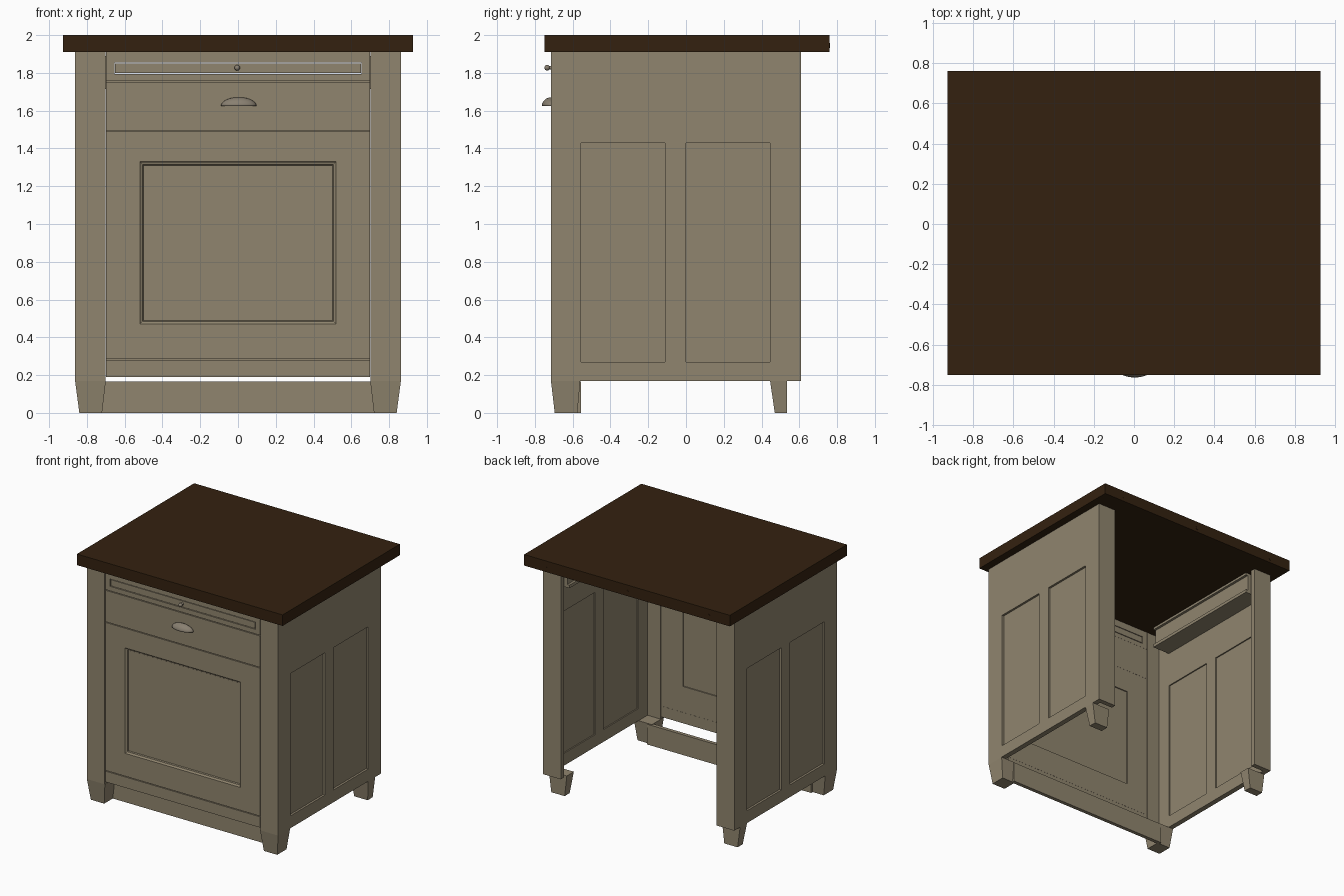
import bpy, bmesh, math
from mathutils import Matrix

if "Cube" in bpy.data.objects:
    bpy.data.objects.remove(bpy.data.objects["Cube"])


def material(name, rgb):
    m = bpy.data.materials.new(name)
    m.diffuse_color = (*rgb, 1)
    m.use_nodes = True
    m.node_tree.nodes["Principled BSDF"].inputs["Base Color"].default_value = m.diffuse_color
    return m


PAINT = material("taupe paint", (0.28, 0.235, 0.158))
WOOD = material("dark walnut", (0.034, 0.0155, 0.005))
METAL = material("aged metal", (0.25, 0.215, 0.165))


def finish(name, bm, mat):
    bmesh.ops.recalc_face_normals(bm, faces=bm.faces)
    me = bpy.data.meshes.new(name)
    bm.to_mesh(me)
    bm.free()
    me.materials.append(mat)
    ob = bpy.data.objects.new(name, me)
    bpy.context.collection.objects.link(ob)
    return ob


def add_box(bm, x0, x1, y0, y1, z0, z1):
    m = Matrix.Translation(((x0 + x1) / 2, (y0 + y1) / 2, (z0 + z1) / 2))
    bmesh.ops.create_cube(bm, size=1, matrix=m @ Matrix.Diagonal((x1 - x0, y1 - y0, z1 - z0, 1)))


def boxes(name, specs, mat=PAINT):
    bm = bmesh.new()
    for s in specs:
        add_box(bm, *s)
    return finish(name, bm, mat)


def ring(x, z0, z1, hx, h0, h1, y0, y1):
    """Four boxes around a rectangular opening in a front-facing board."""
    return [(-x, -hx, y0, y1, z0, z1), (hx, x, y0, y1, z0, z1),
            (-hx, hx, y0, y1, z0, h0), (-hx, hx, y0, y1, h1, z1)]


def loft(name, top, bottom, mat=PAINT):
    """Tapered block between two rectangles (x0, x1, y0, y1, z)."""
    bm = bmesh.new()
    loops = []
    for x0, x1, y0, y1, z in (bottom, top):
        loops.append([bm.verts.new(p) for p in ((x0, y0, z), (x1, y0, z), (x1, y1, z), (x0, y1, z))])
    bm.faces.new(loops[0])
    bm.faces.new(loops[1])
    for i in range(4):
        j = (i + 1) % 4
        bm.faces.new((loops[0][i], loops[0][j], loops[1][j], loops[1][i]))
    return finish(name, bm, mat)


X = 0.8625                      # half width of the cabinet
F, B = -0.715, 0.61             # front and back
FB = -0.676                     # back of the front boards

# Worktop with three plugs along its back edge
boxes("worktop", [(-0.9275, 0.9275, -0.75, 0.76, 1.91, 2.0)], WOOD)
for x in (-0.735, 0, 0.735):
    bm = bmesh.new()
    bmesh.ops.create_cone(bm, cap_ends=True, segments=16, radius1=0.014, radius2=0.014, depth=0.01,
                          matrix=Matrix.Translation((x, 0.757, 1.945)) @ Matrix.Rotation(math.pi / 2, 4, 'X'))
    finish("worktop_plug", bm, WOOD)


def mx(s, a, b):
    return (a, b) if s > 0 else (-b, -a)


for s, side in ((1, "right"), (-1, "left")):
    # Side wall: frame with two recessed panels
    w = mx(s, 0.82, X)
    boxes(side + "_wall_frame", [
        (*w, F, -0.555, 0.17, 1.91), (*w, -0.11, 0, 0.17, 1.91), (*w, 0.445, B, 0.17, 1.91),
        (*w, -0.555, -0.11, 0.17, 0.27), (*w, 0, 0.445, 0.17, 0.27),
        (*w, -0.555, -0.11, 1.43, 1.91), (*w, 0, 0.445, 1.43, 1.91)])
    p = mx(s, 0.83, 0.845)
    boxes(side + "_wall_panels", [(*p, -0.555, -0.11, 0.27, 1.43), (*p, 0, 0.445, 0.27, 1.43)])
    # Corner stiles facing front and back
    c = mx(s, 0.702, 0.82)
    boxes(side + "_front_stile", [(*c, F, FB, 0.17, 1.91)])
    boxes(side + "_back_stile", [(*c, 0.57, B, 0.17, 1.91)])
    # Tapered feet
    loft(side + "_front_foot", (*mx(s, 0.70, X), F, -0.56, 0.17), (*mx(s, 0.72, 0.84), -0.695, -0.575, 0))
    loft(side + "_back_foot", (*mx(s, 0.70, X), 0.445, 0.535, 0.17), (*mx(s, 0.72, 0.84), 0.47, 0.535, 0))
    # Drawer runner: channel with a lip above and below
    r, lip = mx(s, 0.685, 0.82), mx(s, 0.665, 0.82)
    boxes(side + "_drawer_runner", [(*r, -0.56, 0.55, 1.74, 1.87),
                                    (*lip, -0.56, 0.55, 1.715, 1.74), (*lip, -0.56, 0.55, 1.87, 1.89)])

# Front boards, separated by narrow seams
W, Y = 0.698, -0.712
boxes("bottom_rail", [(-W, W, Y, FB, 0.19, 0.278)])
boxes("drawer_front", [(-W, W, Y, FB, 1.496, 1.752)])
boxes("top_rail", ring(W, 1.758, 1.91, 0.655, 1.795, 1.855, Y, FB))
boxes("pull_out_board", [(-0.65, 0.65, Y + 0.002, FB, 1.80, 1.85)])
boxes("seam_backing", [(-W, W, -0.70, FB - 0.001, z - 0.01, z + 0.01) for z in (0.281, 1.493, 1.755)])

# Door: frame, sloped moulding and sunken panel
boxes("door_frame", ring(W, 0.284, 1.49, 0.52, 0.47, 1.33, Y, FB))
bm = bmesh.new()
loops = []
for grow, y in ((0.02, Y), (0.012, -0.705), (0.005, -0.703), (0.0, -0.692), (0.0, FB), (0.02, FB)):
    x, z0, z1 = 0.50 + grow, 0.49 - grow, 1.31 + grow
    loops.append([bm.verts.new(q) for q in ((-x, y, z0), (x, y, z0), (x, y, z1), (-x, y, z1))])
for a, b in zip(loops, loops[1:] + loops[:1]):
    for i in range(4):
        j = (i + 1) % 4
        bm.faces.new((a[i], a[j], b[j], b[i]))
finish("door_moulding", bm, PAINT)
boxes("door_panel", [(-0.50, 0.50, -0.695, -0.685, 0.49, 1.31)])

# Plinth board behind the front feet
boxes("plinth", [(-0.74, 0.74, -0.585, -0.555, 0, 0.165)])

# Cup handle: open quarter dome with a thin shell
bm = bmesh.new()
bmesh.ops.create_uvsphere(bm, u_segments=32, v_segments=16, radius=1)
for co, no in (((0, 0, 0), (0, 0, -1)), ((0, 0, 0), (0, 1, 0))):
    bmesh.ops.bisect_plane(bm, geom=bm.verts[:] + bm.edges[:] + bm.faces[:], dist=1e-4,
                           plane_co=co, plane_no=no, clear_outer=True)
bmesh.ops.transform(bm, verts=bm.verts,
                    matrix=Matrix.Translation((0.004, -0.712, 1.625)) @ Matrix.Diagonal((0.094, 0.051, 0.046, 1)))
cup = finish("cup_handle", bm, METAL)
mod = cup.modifiers.new("shell", 'SOLIDIFY')
mod.thickness = 0.004
mod.offset = -1

# Small round knob on a stem
bm = bmesh.new()
bmesh.ops.create_uvsphere(bm, u_segments=16, v_segments=10, radius=0.015,
                          matrix=Matrix.Translation((-0.004, -0.735, 1.827)))
bmesh.ops.create_cone(bm, cap_ends=True, segments=16, radius1=0.012, radius2=0.006, depth=0.022,
                      matrix=Matrix.Translation((-0.004, -0.72, 1.827)) @ Matrix.Rotation(math.pi / 2, 4, 'X'))
knob = finish("board_knob", bm, METAL)

for ob in (cup, knob):
    for f in ob.data.polygons:
        f.use_smooth = True
    bpy.ops.object.select_all(action='DESELECT')
    ob.select_set(True)
    bpy.context.view_layer.objects.active = ob
    bpy.ops.object.shade_smooth_by_angle(angle=math.radians(35))
